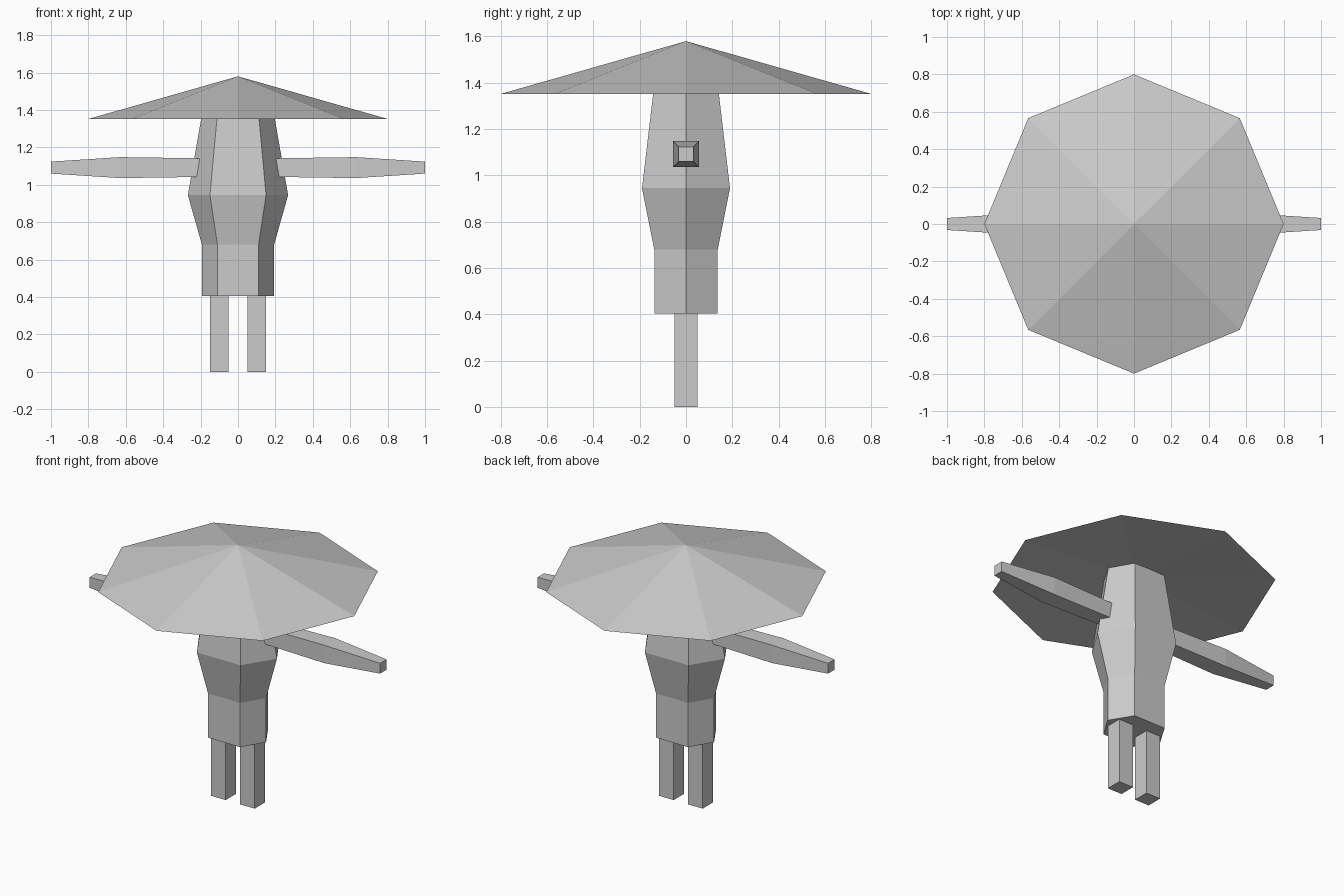
import bpy, bmesh, math

old = bpy.data.objects.get("Cube")
if old:
    bpy.data.objects.remove(old, do_unlink=True)

grey = bpy.data.materials.new("plain grey")
grey.use_nodes = True
colour = (0.6, 0.6, 0.6, 1)
grey.diffuse_color = colour
grey.node_tree.nodes["Principled BSDF"].inputs["Base Color"].default_value = colour


def loft(name, rings):
    """Bridge equal rings of points and cap both ends; a single point closes to a tip."""
    bm = bmesh.new()
    loops = [[bm.verts.new(p) for p in ring] for ring in rings]
    for a, b in zip(loops, loops[1:]):
        n = max(len(a), len(b))
        for i in range(n):
            j = (i + 1) % n
            corners = [a[i % len(a)], a[j % len(a)], b[j % len(b)], b[i % len(b)]]
            bm.faces.new(list(dict.fromkeys(corners)))
    for end in (loops[0], loops[-1]):
        if len(end) > 2:
            bm.faces.new(end)
    bmesh.ops.recalc_face_normals(bm, faces=bm.faces)
    mesh = bpy.data.meshes.new(name)
    bm.to_mesh(mesh)
    bm.free()
    mesh.materials.append(grey)
    obj = bpy.data.objects.new(name, mesh)
    bpy.context.collection.objects.link(obj)
    return obj


def hexagon(side, front, depth, z):
    return [(side, 0, z), (front, depth, z), (-front, depth, z),
            (-side, 0, z), (-front, -depth, z), (front, -depth, z)]


# Six-sided body, tapering up into the hat
loft("body", [hexagon(0.193, 0.11, 0.137, 0.405),
              hexagon(0.193, 0.11, 0.137, 0.68),
              hexagon(0.268, 0.15, 0.19, 0.945),
              hexagon(0.168, 0.097, 0.122, 1.52)])

# Broad eight-sided hat with a shallow hollow underneath
rim = [(0.8 * math.cos(i * math.pi / 4), 0.8 * math.sin(i * math.pi / 4), 1.352)
       for i in range(8)]
loft("hat", [[(0, 0, 1.41)], rim, [(0, 0, 1.58)]])

for side, s in (("left", 1), ("right", -1)):
    # Square arm, thickest in the middle
    loft(side + "_arm", [[(s * x, y * r, 1.092 + z * r)
                          for y, z in ((-1, -1), (1, -1), (1, 1), (-1, 1))]
                         for x, r in ((0.15, 0.049), (0.63, 0.056), (1.0, 0.032))])
    # Straight square leg
    loft(side + "_leg", [[(s * (0.1 + dx), dy, z)
                          for dx, dy in ((-0.05, -0.05), (0.05, -0.05), (0.05, 0.05), (-0.05, 0.05))]
                         for z in (0, 0.42)])
